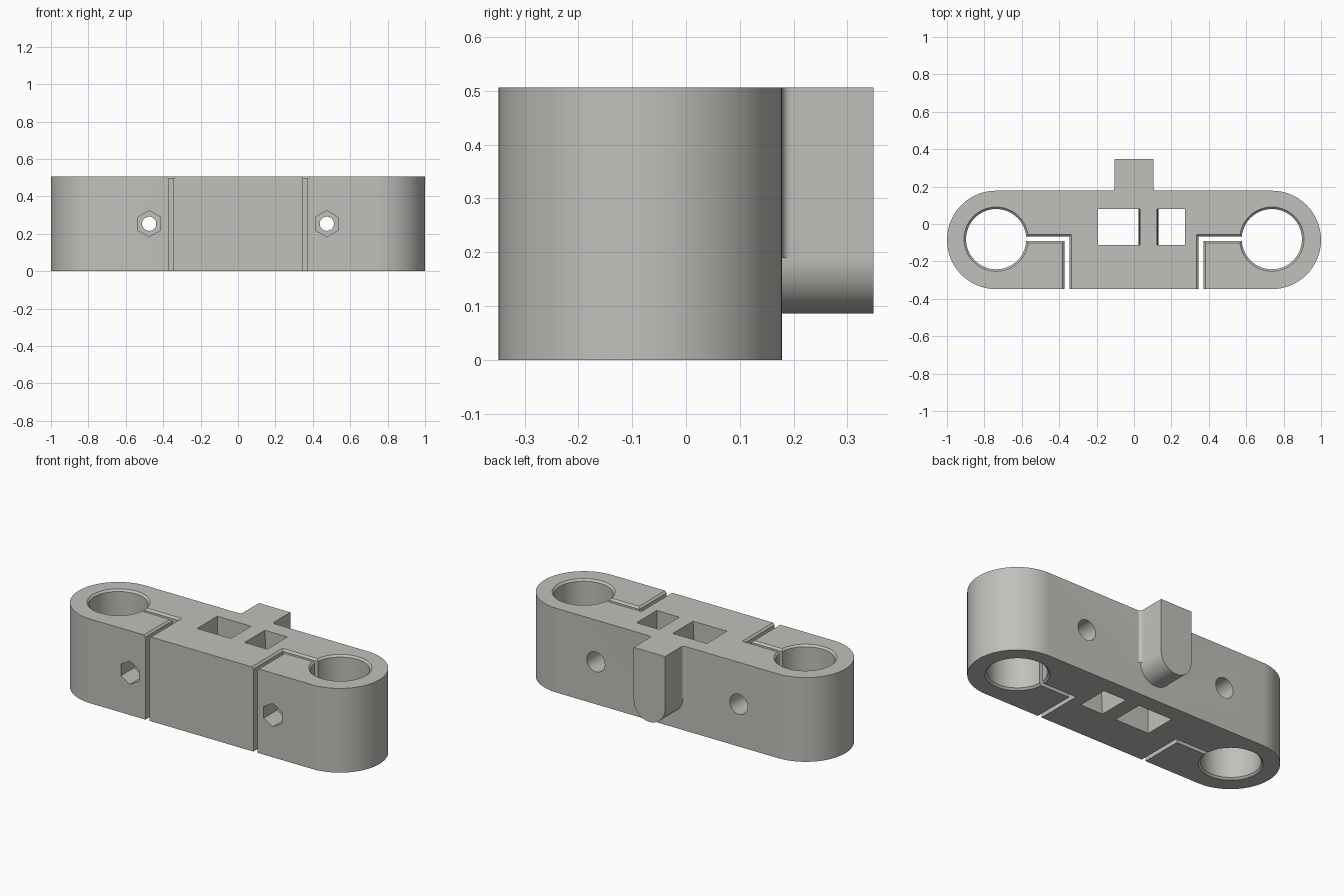
import bpy, bmesh, math
from mathutils import Vector

if "Cube" in bpy.data.objects:
    bpy.data.objects.remove(bpy.data.objects["Cube"])

H = 0.506             # body height
CY = -0.085           # centre line of the body
EX, ER = 0.737, 0.263  # end centres and radius
TAU = 2 * math.pi

grey = bpy.data.materials.new("light grey")
grey.diffuse_color = (0.53, 0.53, 0.50, 1)
grey.use_nodes = True
grey.node_tree.nodes["Principled BSDF"].inputs["Base Color"].default_value = grey.diffuse_color


def loft(name, rings):
    """Closed solid through matching rings of 3D points."""
    bm = bmesh.new()
    loops = [[bm.verts.new(p) for p in r] for r in rings]
    n = len(loops[0])
    for a, b in zip(loops, loops[1:]):
        for i in range(n):
            j = (i + 1) % n
            bm.faces.new((a[i], a[j], b[j], b[i]))
    bm.faces.new(loops[0])
    bm.faces.new(loops[-1])
    bmesh.ops.recalc_face_normals(bm, faces=bm.faces)
    mesh = bpy.data.meshes.new(name)
    bm.to_mesh(mesh)
    bm.free()
    mesh.materials.append(grey)
    ob = bpy.data.objects.new(name, mesh)
    bpy.context.collection.objects.link(ob)
    return ob


def prism_z(name, pts, z0, z1):
    return loft(name, [[(x, y, z) for x, y in pts] for z in (z0, z1)])


def prism_y(name, pts, y0, y1):
    return loft(name, [[(x, y, z) for x, z in pts] for y in (y0, y1)])


def arc(cx, cy, r, a0, a1, n):
    return [(cx + r * math.cos(a0 + (a1 - a0) * i / n),
             cy + r * math.sin(a0 + (a1 - a0) * i / n)) for i in range(n + 1)]


def circle(cx, cy, r, n, start=0):
    return arc(cx, cy, r, start, start + TAU, n)[:-1]


def apply_boolean(target, other, operation):
    mod = target.modifiers.new("cut", 'BOOLEAN')
    mod.operation, mod.solver, mod.object = operation, 'EXACT', other
    bpy.context.view_layer.objects.active = target
    bpy.ops.object.modifier_apply(modifier=mod.name)
    bpy.data.objects.remove(other)


# Stadium-shaped clamp body
q = math.pi / 2
body = prism_z("clamp_body", arc(EX, CY, ER, -q, q, 48) + arc(-EX, CY, ER, q, 3 * q, 48), 0, H)

# Rear tab with a round lower end
T, ZB = 0.104, 0.19
tab = prism_y("rear_tab", [(T, H), (-T, H)] + arc(0, ZB, T, math.pi, TAU, 32), 0.15, 0.348)
apply_boolean(body, tab, 'UNION')

# Small fillets where the tab meets the body
F, YB = 0.018, CY + ER
for s in (-1, 1):
    curve = arc(T + F, YB + F, F, math.pi, 1.5 * math.pi, 8)
    pts = [(s * x, y) for x, y in curve + [(T + F, YB - 0.01), (T - 0.01, YB - 0.01), (T - 0.01, YB + F)]]
    apply_boolean(body, prism_z("tab_fillet", pts, ZB, H), 'UNION')


# Rod holes, clamp slits and bolt holes, mirrored left and right
def slit(e):
    x0, x1, y0, y1 = 0.346 - e, 0.372 + e, -0.091 - e, -0.066 + e
    return [(x0, -0.4), (x1, -0.4), (x1, y0), (0.64, y0), (0.64, y1), (x0, y1)]


C = 0.011             # edge bevel
for s in (-1, 1):
    levels = [(-0.01, C + 0.01), (C, 0), (H - C, 0), (H + 0.01, C + 0.01)]
    rod = loft("rod_cutter", [[(x, y, z) for x, y in circle(s * EX, -0.081, 0.161 + e, 64)]
                              for z, e in levels])
    apply_boolean(body, rod, 'DIFFERENCE')
    cut = loft("slit_cutter", [[(s * x, y, z) for x, y in slit(e)]
                               for z, e in [(-0.02, 0)] + levels[2:]])
    apply_boolean(body, cut, 'DIFFERENCE')
    bx, bz = s * 0.475, 0.254
    for pts, y0, y1 in ((circle(bx, bz, 0.038, 32), -0.4, 0.25),
                        (circle(bx, bz, 0.07, 6, q), -0.4, -0.22),
                        (circle(bx, bz, 0.06, 32), 0.04, 0.25)):
        apply_boolean(body, prism_y("bolt_cutter", pts, y0, y1), 'DIFFERENCE')

# Two rectangular windows; the bar between them bulges slightly
for outer, inner, bulge in ((-0.193, 0.032, -0.008), (0.273, 0.123, 0.008)):
    side = [(inner + bulge * (1 - (2 * t / 16 - 1) ** 2), H * t / 16) for t in range(17)]
    pts = [(outer, -0.02), (inner, -0.02)] + side + [(inner, H + 0.02), (outer, H + 0.02)]
    apply_boolean(body, prism_y("window_cutter", pts, -0.113, 0.079), 'DIFFERENCE')

# Smooth round walls, crisp edges
bpy.ops.object.select_all(action='DESELECT')
body.select_set(True)
bpy.context.view_layer.objects.active = body
bpy.ops.object.shade_smooth_by_angle(angle=math.radians(30))
